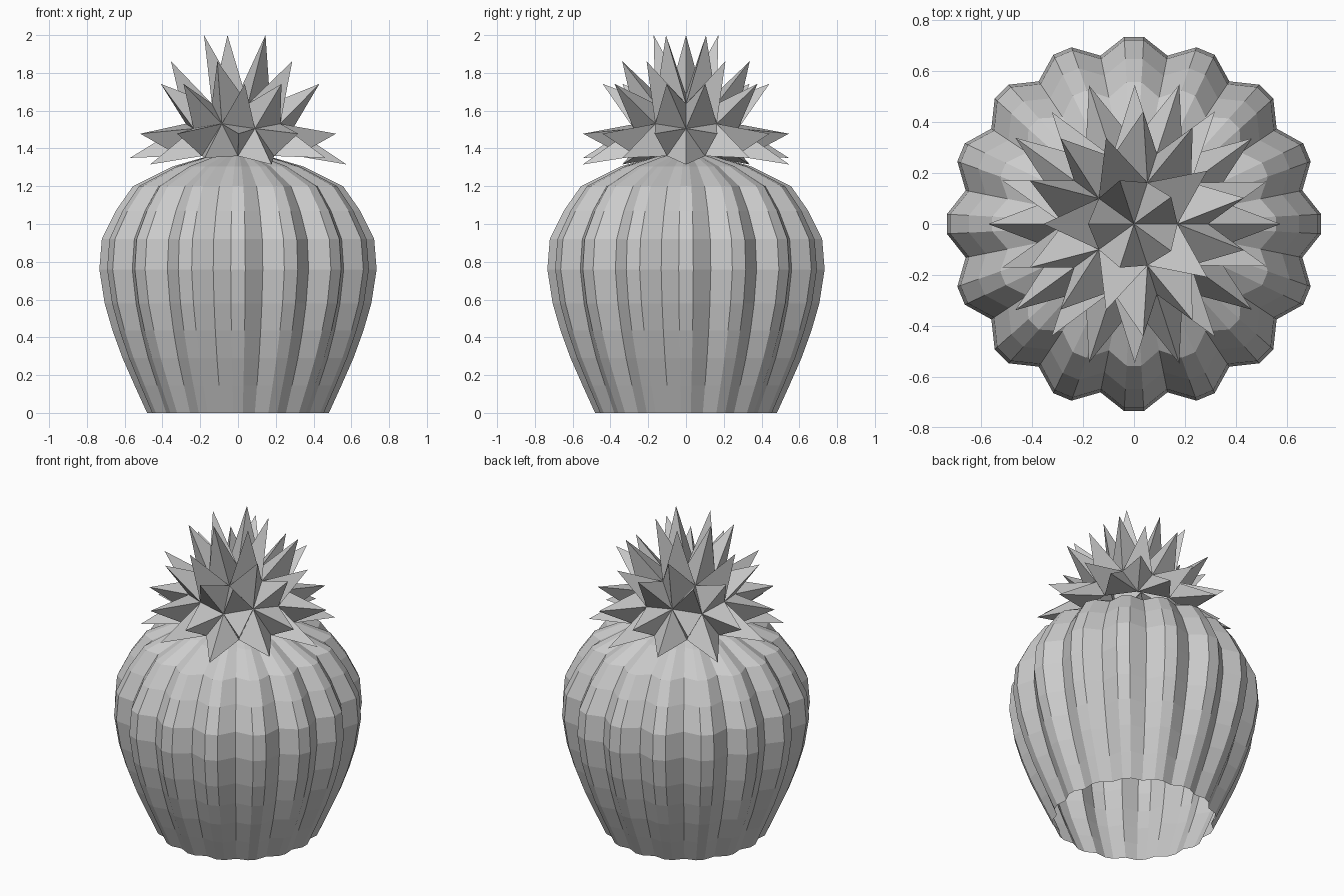
import bpy, bmesh
from math import cos, sin, atan2, radians

if "Cube" in bpy.data.objects:
    bpy.data.objects.remove(bpy.data.objects["Cube"])

RIBS = 16


def add_object(name, bm):
    bmesh.ops.recalc_face_normals(bm, faces=bm.faces[:])
    mesh = bpy.data.meshes.new(name)
    bm.to_mesh(mesh)
    bm.free()
    ob = bpy.data.objects.new(name, mesh)
    bpy.context.collection.objects.link(ob)
    return ob


# Ribbed body, open at the bottom: (height, rib radius, groove radius)
profile = [(0, .482, .457), (.145, .548, .515), (.29, .612, .571),
           (.435, .665, .615), (.58, .707, .649), (.76, .735, .673),
           (.92, .722, .66), (1.07, .648, .592), (1.2, .557, .505),
           (1.305, .345, .31), (1.355, .175, .155), (1.375, .05, .045)]
bm = bmesh.new()
rings = []
for z, rib, groove in profile:
    ring = []
    for i in range(RIBS):
        for off, r in ((-11.25, groove), (-3, rib), (3, rib)):
            a = radians(i * 360 / RIBS + off)
            ring.append(bm.verts.new((r * cos(a), r * sin(a), z)))
    rings.append(ring)
n = len(rings[0])
for lo, hi in zip(rings, rings[1:]):
    for i in range(n):
        j = (i + 1) % n
        bm.faces.new((lo[i], lo[j], hi[j], hi[i]))
add_object("ribbed_body", bm)

# Spiky crown: upper half of an icosphere, each face drawn out to a leaf tip
R, CENTRE = .325, 1.36
# (lowest face height / R, tip distance from axis, tip height)
tiers = [(.85, .18, 2.0), (.70, .355, 1.862), (.50, .443, 1.742),
         (.25, .545, 1.478), (.162, .572, 1.35), (.05, .575, 1.315)]
bm = bmesh.new()
bmesh.ops.create_icosphere(bm, subdivisions=2, radius=R)
sphere_faces = bm.faces[:]
for f in sphere_faces:
    c = f.calc_center_median()
    for low, r, z in tiers:
        if c.z / R > low:
            a = atan2(c.y, c.x)
            tip = bm.verts.new((r * cos(a), r * sin(a), z - CENTRE))
            v = f.verts[:]
            for k in range(3):
                bm.faces.new((v[k], v[(k + 1) % 3], tip))
            break
bmesh.ops.delete(bm, geom=sphere_faces, context='FACES')
add_object("leaf_crown", bm).location.z = CENTRE
